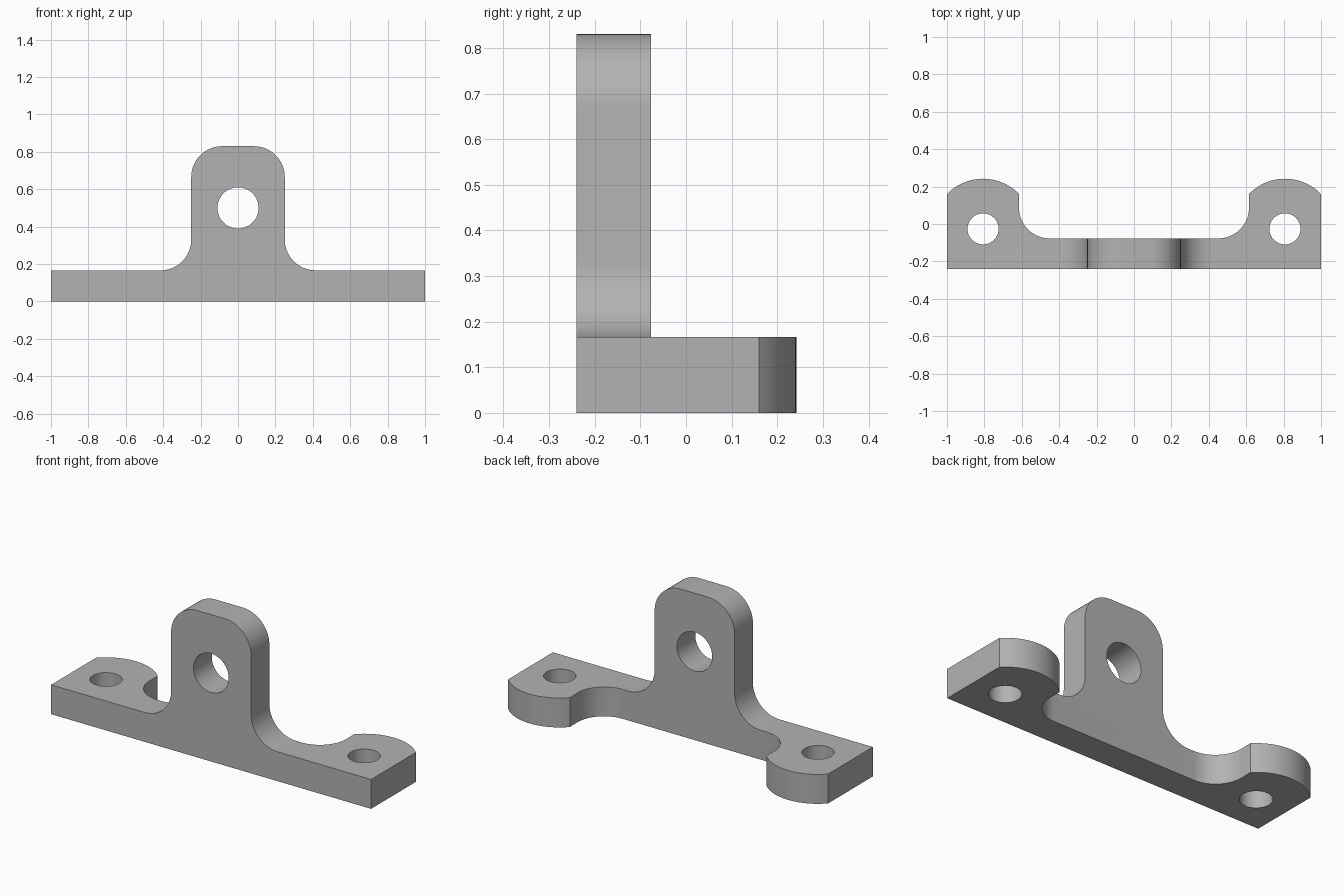
import bpy
import bmesh
from math import sin, cos, radians, atan2, degrees, hypot
from mathutils import Vector

cube = bpy.data.objects.get("Cube")
if cube:
    bpy.data.objects.remove(cube, do_unlink=True)

# Main dimensions
THICK = 0.166
FRONT, BACK, WEB_BACK = -0.24, 0.24, -0.077
R = 0.165
LUG_HALF, LUG_TOP = 0.25, 0.83
PAD_IN, PAD_X, PAD_Y, PAD_SIDE = 0.615, 0.807, -0.026, 0.16

grey = bpy.data.materials.new("plain grey")
grey.use_nodes = True
colour = (0.45, 0.45, 0.45, 1)
grey.diffuse_color = colour
grey.node_tree.nodes["Principled BSDF"].inputs["Base Color"].default_value = colour


def arc(cx, cy, r, start, end, n=16):
    angles = [radians(start + (end - start) * i / n) for i in range(n + 1)]
    return [(cx + r * cos(a), cy + r * sin(a)) for a in angles]


def mirrored(half):
    return half + [(-x, y) for x, y in reversed(half)]


def extrude(name, points, axis, low, high):
    """Extrude a closed outline along y (points are x, z) or z (points are x, y)."""
    def place(p, d):
        return Vector((p[0], d, p[1])) if axis == "y" else Vector((p[0], p[1], d))
    bm = bmesh.new()
    face = bm.faces.new([bm.verts.new(place(p, low)) for p in points])
    result = bmesh.ops.extrude_face_region(bm, geom=[face])
    verts = [v for v in result["geom"] if isinstance(v, bmesh.types.BMVert)]
    bmesh.ops.translate(bm, verts=verts, vec=place((0, 0), high - low))
    bmesh.ops.recalc_face_normals(bm, faces=bm.faces)
    mesh = bpy.data.meshes.new(name)
    bm.to_mesh(mesh)
    bm.free()
    mesh.materials.append(grey)
    obj = bpy.data.objects.new(name, mesh)
    bpy.context.collection.objects.link(obj)
    return obj


# Plan outline: narrow web joining two round-backed mounting pads
pad_r = hypot(1 - PAD_X, PAD_SIDE - PAD_Y)
rise = degrees(atan2(PAD_SIDE - PAD_Y, 1 - PAD_X))
plan = [(1, FRONT)] + arc(PAD_X, PAD_Y, pad_r, rise, 180 - rise, 24)
plan += arc(PAD_IN - R, WEB_BACK + R, R, 0, -90)
bracket = extrude("bracket", mirrored(plan), "z", 0, 1)

# Front outline: flat base with a rounded, filleted upright lug
front = [(1.2, -0.2), (1.2, THICK)]
front += arc(LUG_HALF + R, THICK + R, R, 270, 180)
front += arc(LUG_HALF - R, LUG_TOP - R, R, 0, 90)
side_cutter = extrude("front_outline_cutter", mirrored(front), "y", -1, 1)

# Bolt holes in the pads and pivot hole in the lug
tools = [(side_cutter, "INTERSECT")]
for side, x in (("left", PAD_X), ("right", -PAD_X)):
    circle = arc(x, PAD_Y, 0.083, 0, 360, 48)[:-1]
    tools.append((extrude(side + "_pad_hole_cutter", circle, "z", -1, 1), "DIFFERENCE"))
pivot = arc(0, 0.5, 0.11, 0, 360, 48)[:-1]
tools.append((extrude("lug_hole_cutter", pivot, "y", -1, 1), "DIFFERENCE"))

for tool, operation in tools:
    mod = bracket.modifiers.new(tool.name, "BOOLEAN")
    mod.operation = operation
    mod.solver = "EXACT"
    mod.object = tool
    bpy.context.view_layer.objects.active = bracket
    bpy.ops.object.modifier_apply(modifier=mod.name)
    bpy.data.objects.remove(tool, do_unlink=True)

# Smooth the rounds, keep the machined edges sharp
bpy.ops.object.select_all(action="DESELECT")
bracket.select_set(True)
bpy.context.view_layer.objects.active = bracket
bpy.ops.object.shade_smooth_by_angle(angle=radians(30))
